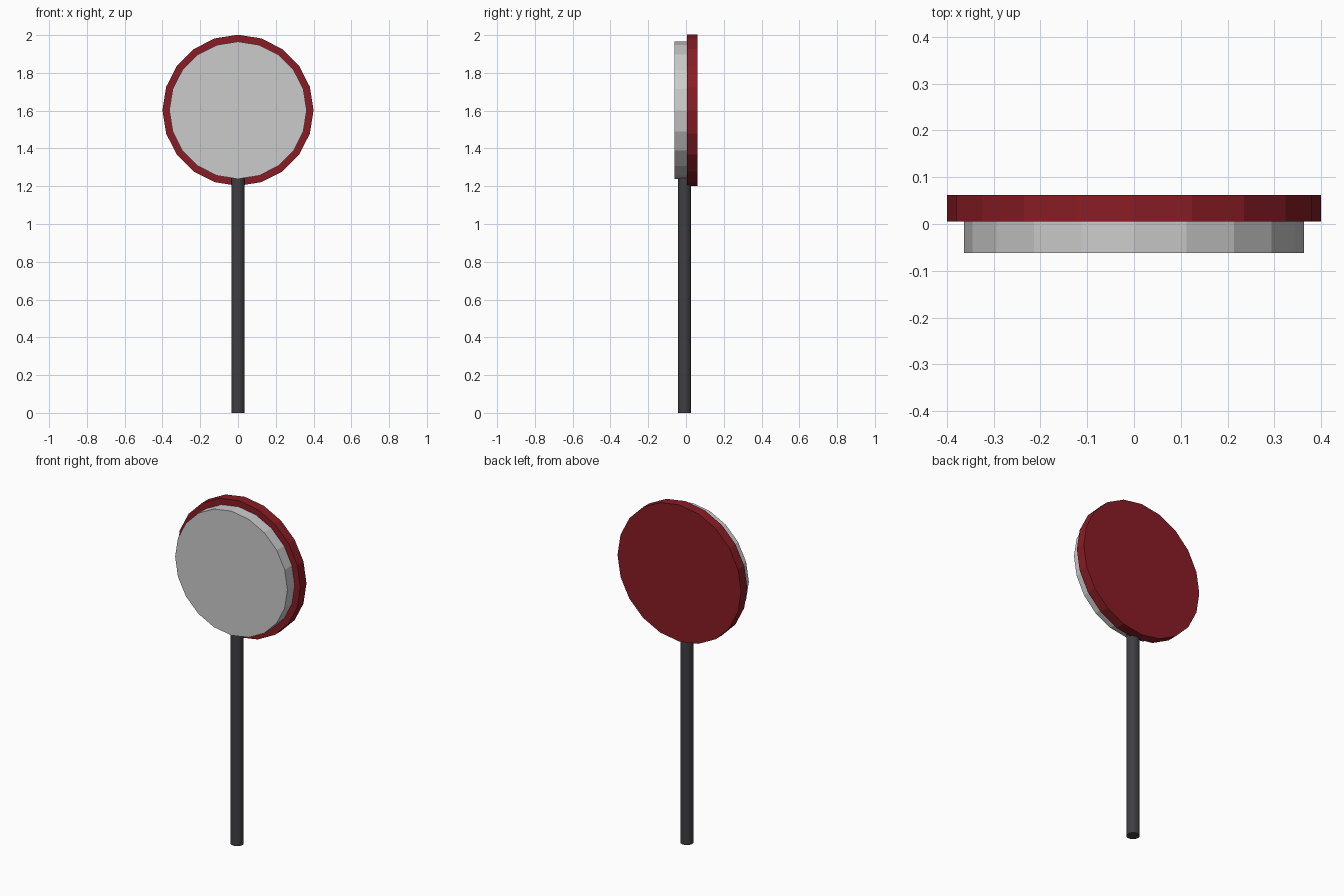
import bpy, bmesh
from math import pi
from mathutils import Matrix, Vector

if "Cube" in bpy.data.objects:
    bpy.data.objects.remove(bpy.data.objects["Cube"])


def material(name, color):
    m = bpy.data.materials.new(name)
    m.diffuse_color = (*color, 1)
    m.use_nodes = True
    m.node_tree.nodes["Principled BSDF"].inputs["Base Color"].default_value = m.diffuse_color
    return m


def cylinder(name, radius, depth, center, axis, mat=None, sides=20):
    """Flat-faced capped cylinder along 'Y' or 'Z', one vertex column on the centre line."""
    bm = bmesh.new()
    bmesh.ops.create_cone(bm, cap_ends=True, segments=sides,
                          radius1=radius, radius2=radius, depth=depth)
    if axis == 'Y':
        bm.transform(Matrix.Rotation(pi / 2, 4, 'X'))
    bm.transform(Matrix.Translation(Vector(center)))
    mesh = bpy.data.meshes.new(name)
    bm.to_mesh(mesh)
    bm.free()
    obj = bpy.data.objects.new(name, mesh)
    bpy.context.collection.objects.link(obj)
    if mat:
        mesh.materials.append(mat)
    return obj


red = material("red", (0.25, 0.012, 0.018))
dark = material("dark_metal", (0.05, 0.05, 0.055))

DISC_Z = 1.602

# Red backing disc
cylinder("back_disc", 0.4, 0.057, (0, 0.0335, DISC_Z), 'Y', red)

# Grey front plate
cylinder("front_plate", 0.3635, 0.067, (0, -0.0285, DISC_Z), 'Y')

# Pole, sitting just forward of the discs' joint
cylinder("pole", 0.035, 1.25, (0, -0.008, 0.625), 'Z', dark)
